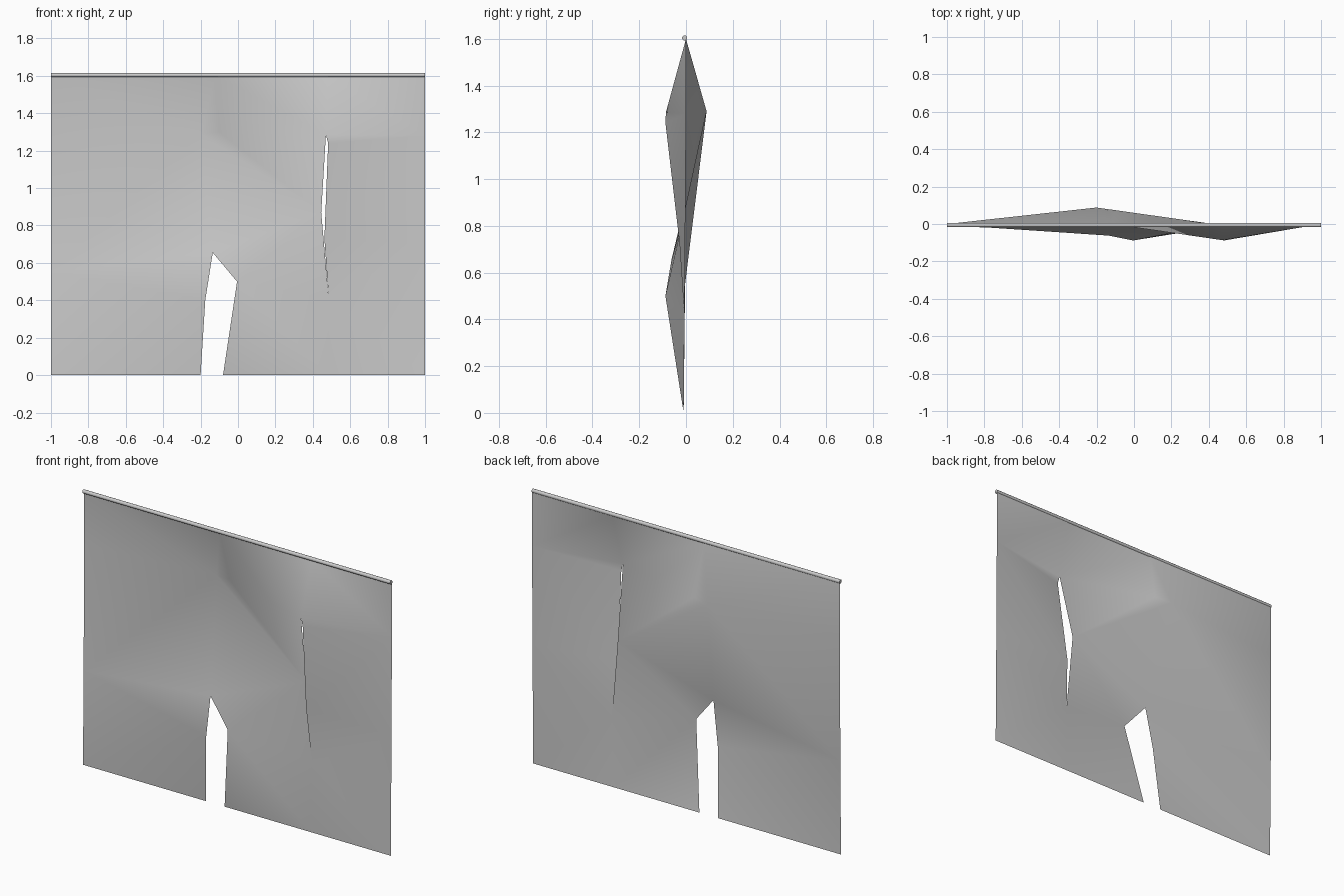
import bpy, math

if "Cube" in bpy.data.objects:
    bpy.data.objects.remove(bpy.data.objects["Cube"])

# Hanging cloth: named points (x, y, z) of a coarse pleated sheet
pts = {
    # top edge
    "A": (-1, 0, 1.6), "B": (-.12, 0, 1.6), "C": (.48, 0, 1.6), "D": (1, 0, 1.6),
    # left edge, right edge
    "E": (-1, 0, 1.29), "G": (-1, -.004, .55), "L": (-1, -.01, 0),
    "H": (1, 0, 1.28), "I": (1, -.004, .7), "J": (1, -.01, 0),
    # rear pleat
    "P": (-.2, .088, 1.29), "Q": (-.1, .064, 1.3),
    # upper slit: top, right lip, left lip, bottom
    "S": (.47, -.086, 1.285), "R": (.482, -.088, 1.24), "N": (.462, -.028, .73),
    "M": (.445, -.003, .87), "K": (.485, -.007, .41),
    # lower tear
    "b": (-.2, -.01, 0), "c": (-.08, -.01, 0), "d": (.48, -.01, 0),
    "u": (-.175, -.045, .4), "w": (-.135, -.062, .655), "v": (-.005, -.088, .5),
}
faces = ("AEP APB PQB EGP GwP Guw GLu Lbu "        # left panel
         "BQS BSC QMS PMQ PwM wvM vKM vdK vcd "    # middle panel
         "CSH CHD SRH RNH NIH NKI KJI KdJ").split()  # right panel

index = {name: i for i, name in enumerate(pts)}
mesh = bpy.data.meshes.new("cloth")
mesh.from_pydata(list(pts.values()), [], [[index[n] for n in f] for f in faces])
mesh.shade_smooth()
cloth = bpy.data.objects.new("cloth", mesh)
bpy.context.collection.objects.link(cloth)

# Rod along the top edge
bpy.ops.mesh.primitive_cylinder_add(vertices=12, radius=.011, depth=2,
                                    location=(0, -.006, 1.604),
                                    rotation=(0, math.pi / 2, 0))
rod = bpy.context.object
rod.name = "rod"
bpy.ops.object.shade_smooth_by_angle(angle=math.radians(40))
